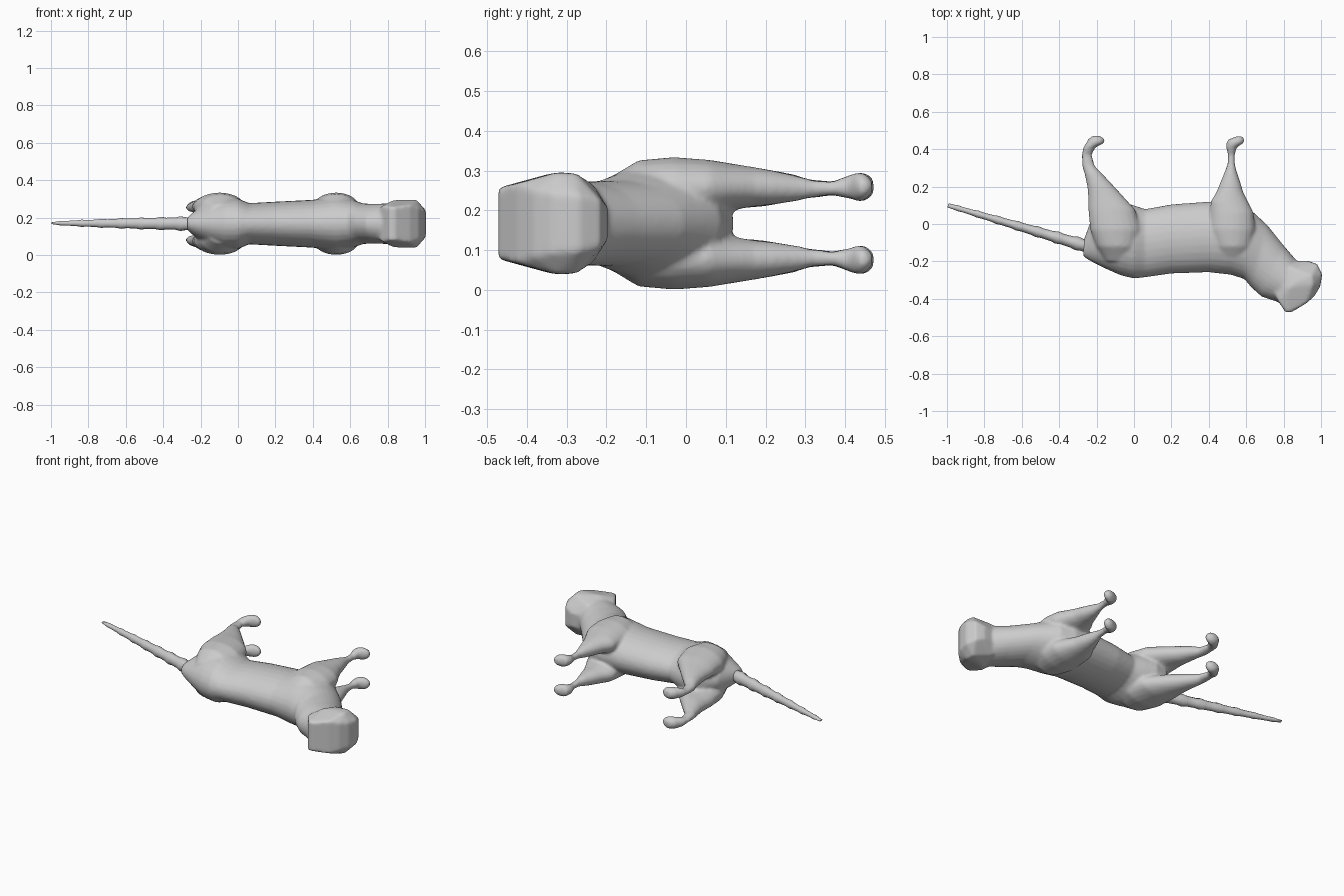
import bpy, bmesh, math
from mathutils import Vector

if "Cube" in bpy.data.objects:
    bpy.data.objects.remove(bpy.data.objects["Cube"])

MID = 0.167  # animal lies on its side, mirrored about this height
Z = Vector((0, 0, 1))


def loft(bm, rings, sides=20):
    """Closed skin over rings of (centre, in-plane half vector, half width in z)."""
    loops = []
    for c, u, rz in rings:
        loops.append([bm.verts.new(c + u * math.cos(a) + Z * rz * math.sin(a))
                      for a in (2 * math.pi * i / sides for i in range(sides))])
    faces = [bm.faces.new((loops[0])), bm.faces.new(loops[-1])]
    for a, b in zip(loops, loops[1:]):
        for i in range(sides):
            j = (i + 1) % sides
            faces.append(bm.faces.new((a[i], a[j], b[j], b[i])))
    bmesh.ops.recalc_face_normals(bm, faces=faces)


def finish(bm, name):
    mesh = bpy.data.meshes.new(name)
    bm.to_mesh(mesh)
    bm.free()
    for p in mesh.polygons:
        p.use_smooth = True
    ob = bpy.data.objects.new(name, mesh)
    bpy.context.collection.objects.link(ob)
    return ob


bm = bmesh.new()

# Torso and neck: x, back y, belly y, half width, lean of the section
torso = [(-.27, -.175, -.09, .035, 0), (-.23, -.20, .02, .07, 0),
         (-.15, -.24, .11, .115, 0), (-.07, -.275, .12, .14, 0),
         (0, -.292, .10, .135, 0), (.06, -.285, .08, .11, 0),
         (.2, -.265, .105, .118, 0), (.4, -.258, .12, .128, 0),
         (.52, -.272, .12, .145, 0), (.6, -.295, .09, .132, .05),
         (.67, -.345, .0, .108, .25), (.74, -.40, -.10, .106, .4),
         (.82, -.43, -.19, .11, .5)]
rings = []
for x, y0, y1, rz, lean in torso:
    u = Vector((math.sin(lean), math.cos(lean), 0)) * (y1 - y0) / 2
    rings.append((Vector((x, (y0 + y1) / 2, MID)), u, rz))
loft(bm, rings, 28)

# Legs: y, x min, x max, sideways offset, half width
hind = [(-.2, -.15, -.02, .07, .035), (-.12, -.2, .02, .085, .072),
        (-.03, -.235, .04, .087, .08), (.08, -.245, .005, .092, .064),
        (.14, -.245, -.05, .092, .054), (.2, -.25, -.105, .09, .047),
        (.27, -.265, -.17, .09, .034), (.31, -.278, -.21, .087, .024),
        (.37, -.28, -.225, .088, .018), (.41, -.272, -.205, .092, .03),
        (.435, -.255, -.155, .092, .038), (.455, -.245, -.155, .092, .034),
        (.472, -.22, -.185, .092, .018)]
fore = [(-.2, .46, .6, .07, .04), (-.12, .43, .63, .085, .074),
        (-.03, .4, .65, .087, .08), (.06, .405, .64, .09, .07),
        (.12, .41, .61, .092, .058), (.17, .44, .585, .092, .05),
        (.22, .46, .57, .09, .043), (.28, .485, .55, .088, .032),
        (.32, .5, .54, .087, .022), (.37, .502, .54, .088, .018),
        (.41, .492, .55, .092, .03), (.435, .495, .59, .092, .038),
        (.45, .5, .592, .092, .034), (.468, .545, .58, .092, .018)]
for leg in (hind, fore):
    for s in (-1, 1):
        loft(bm, [(Vector(((a + b) / 2, y, MID + s * off)),
                   Vector(((b - a) / 2, 0, 0)), rz) for y, a, b, off, rz in leg])

# Head: angular block with ear corners, cheeks and rounded muzzle
half = [(.81, -.472, .09), (.84, -.472, .085), (.77, -.41, .095),
        (.83, -.34, .126), (.87, -.31, .128), (.955, -.325, .128),
        (.95, -.275, .126), (.92, -.425, .10), (.965, -.385, .085),
        (.995, -.335, .075), (1.006, -.27, .07), (.98, -.215, .06),
        (.93, -.197, .04), (.82, -.2, .04), (.84, -.235, .1), (.72, -.32, .06)]
head = bmesh.new()
for x, y, z in half:
    for s in (-1, 1):
        head.verts.new((x, y, MID + s * z))
hull = bmesh.ops.convex_hull(head, input=head.verts)
loose = [v for v in head.verts if not v.link_faces]
bmesh.ops.delete(head, geom=loose, context='VERTS')
bmesh.ops.recalc_face_normals(head, faces=head.faces)
tmp = bpy.data.meshes.new("head_block")
head.to_mesh(tmp)
head.free()
bm.from_mesh(tmp)
bpy.data.meshes.remove(tmp)

# Fuse body, legs and head into one smooth skin
body = finish(bm, "cat_body")
mod = body.modifiers.new("fuse", 'REMESH')
mod.mode = 'VOXEL'
mod.voxel_size = 0.009
mod.use_smooth_shade = True
mod = body.modifiers.new("soften", 'SMOOTH')
mod.factor = 0.5
mod.iterations = 6

# Tail: tapering with slight knots along its length
bm = bmesh.new()
start, end = Vector((-.2, -.135, MID)), Vector((-.995, .1, MID + .003))
side = Vector((.28, .96, 0))
rings = []
for i in range(31):
    t = i / 30
    knot = 1 + (.13 if i % 4 == 0 else -.04)
    r = (.036 - .024 * t) * knot
    rz = (.034 * (1 - t) ** .6 + .005) * knot
    rings.append((start.lerp(end, t), side * r, rz))
loft(bm, rings, 10)
finish(bm, "tail")
